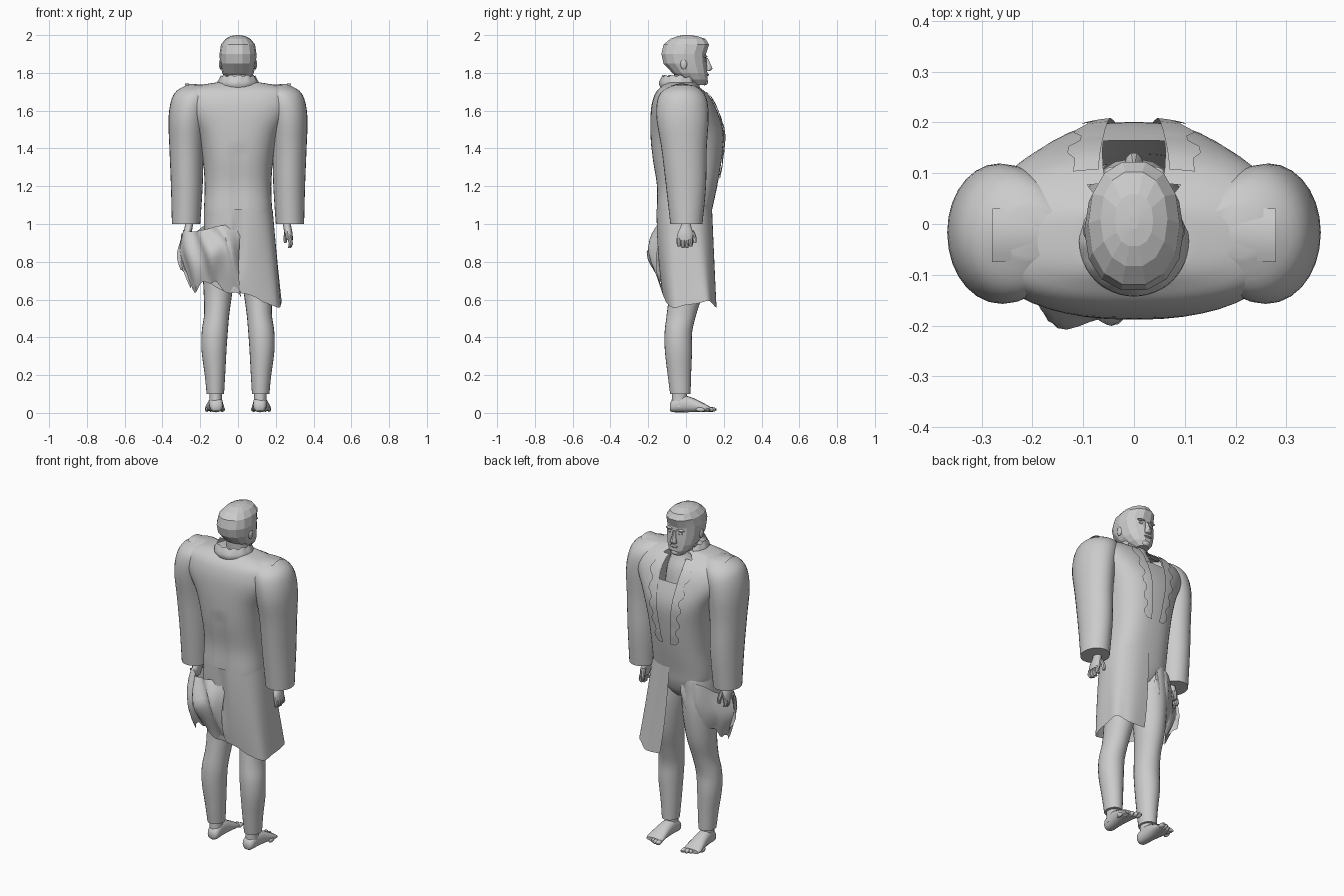
import bpy, bmesh, math

if "Cube" in bpy.data.objects:
    bpy.data.objects.remove(bpy.data.objects["Cube"])

mat = bpy.data.materials.new("plain grey")
mat.diffuse_color = (0.6, 0.6, 0.6, 1)
mat.use_nodes = True
mat.node_tree.nodes["Principled BSDF"].inputs["Base Color"].default_value = mat.diffuse_color


def make(name, verts, faces, angle=40):
    me = bpy.data.meshes.new(name)
    me.from_pydata([tuple(v) for v in verts], [], faces)
    bm = bmesh.new()
    bm.from_mesh(me)
    bmesh.ops.recalc_face_normals(bm, faces=bm.faces)
    bm.to_mesh(me)
    bm.free()
    me.materials.append(mat)
    ob = bpy.data.objects.new(name, me)
    bpy.context.collection.objects.link(ob)
    ob["angle"] = angle
    return ob


def spline(rows, steps):
    """Catmull-Rom refinement of a list of equal-length tuples."""
    out = []
    for i in range(len(rows) - 1):
        a, b, c, d = (rows[max(i - 1, 0)], rows[i], rows[i + 1], rows[min(i + 2, len(rows) - 1)])
        for s in range(steps):
            t = s / steps
            out.append(tuple(0.5 * (2 * q + (r - p) * t + (2 * p - 5 * q + 4 * r - w) * t * t
                       + (3 * q - p - 3 * r + w) * t ** 3) for p, q, r, w in zip(a, b, c, d)))
    return out + [tuple(rows[-1])]


def loft(name, rings, n=24, steps=4, power=2.0, axis='z', caps=True, angle=40):
    """Rings are (position, centre x, centre 2, radius x, radius 2)."""
    rings = spline(rings, steps)
    verts, faces = [], []
    for t, cx, c2, rx, r2 in rings:
        for k in range(n):
            a = 2 * math.pi * k / n
            c, s = math.cos(a), math.sin(a)
            u = cx + rx * math.copysign(abs(c) ** (2 / power), c)
            v = c2 + r2 * math.copysign(abs(s) ** (2 / power), s)
            verts.append((u, v, t) if axis == 'z' else (u, t, v))
    for i in range(len(rings) - 1):
        for k in range(n):
            m = (k + 1) % n
            faces.append((i * n + k, i * n + m, i * n + n + m, i * n + n + k))
    if caps:
        faces += [tuple(range(n))[::-1], tuple(range((len(rings) - 1) * n, len(rings) * n))]
    return make(name, verts, faces, angle)


def sheet(name, fn, nu, nv, angle=40):
    """Open surface from fn(u, v) with u and v in 0..1."""
    verts = [fn(i / nu, j / nv) for j in range(nv + 1) for i in range(nu + 1)]
    w = nu + 1
    faces = [(j * w + i, j * w + i + 1, j * w + w + i + 1, j * w + w + i)
             for j in range(nv) for i in range(nu)]
    return make(name, verts, faces, angle)


def ball(name, loc, size, segs=12):
    rings = [(loc[2] + size[2] * math.sin(b), loc[0], loc[1],
              size[0] * math.cos(b), size[1] * math.cos(b))
             for b in [math.radians(x) for x in (-85, -50, -17, 17, 50, 85)]]
    return loft(name, rings, segs, 1)


# Coat body: (z, back y, front y, half width)
body = [(0.89, -.05, .07, .03), (0.93, -.11, .10, .11), (0.99, -.145, .122, .168),
        (1.06, -.155, .135, .18), (1.2, -.155, .165, .176), (1.35, -.178, .19, .188),
        (1.48, -.188, .20, .22), (1.6, -.186, .165, .287), (1.67, -.172, .13, .295),
        (1.71, -.15, .09, .275), (1.735, -.12, .055, .2), (1.75, -.10, .04, .11)]
body = [(z, 0, (a + b) / 2, rx, (b - a) / 2) for z, a, b, rx in body]
P = 2.6
coat = loft("coat_body", body, 48, 4, P)
# Open neckline, narrowing downwards
bm = bmesh.new()
bm.from_mesh(coat.data)
gap = []
for f in bm.faces:
    m = f.calc_center_median()
    if m.z > 1.595 and m.y > .05 and abs(m.x) < .03 + .35 * (m.z - 1.595):
        gap.append(f)
bmesh.ops.delete(bm, geom=gap, context='FACES')
# Crease down the lower back
for v in bm.verts:
    if v.co.y < 0 and .95 < v.co.z < 1.4:
        v.co.y += .012 * math.exp(-(v.co.x / .02) ** 2)
bm.to_mesh(coat.data)
bm.free()
fine = spline(body, 8)


def chest_y(x, z):
    r = min(fine, key=lambda q: abs(q[0] - z))
    return r[2] + r[4] * max(0, 1 - abs(x / r[3]) ** P) ** (1 / P)


# Paired parts
for side, s in (("left", -1), ("right", 1)):
    loft(side + "_sleeve", [
        (1.0, s * .275, .002, .075, .085), (1.2, s * .271, 0, .084, .106),
        (1.4, s * .272, -.01, .091, .12), (1.55, s * .267, -.018, .101, .137),
        (1.65, s * .247, -.02, .108, .133), (1.705, s * .225, -.02, .1, .105),
        (1.737, s * .2, -.014, .065, .05)], 28)
    loft(side + "_leg", [
        (.10, s * .12, -.03, .046, .054), (.2, s * .122, -.035, .054, .062),
        (.33, s * .127, -.04, .066, .072), (.43, s * .123, -.04, .069, .073),
        (.53, s * .112, -.022, .067, .079), (.66, s * .105, .003, .078, .093),
        (.82, s * .098, .005, .092, .112), (.94, s * .092, -.005, .092, .122),
        (1.03, s * .085, -.01, .088, .125), (1.1, s * .08, -.01, .07, .1)], 24)
    loft(side + "_ankle", [(.03, s * .118, -.035, .035, .043), (.08, s * .118, -.035, .033, .04),
                           (.14, s * .12, -.032, .035, .042)], 16)
    loft(side + "_foot", [
        (-.086, s * .115, .03, .018, .018), (-.07, s * .115, .038, .034, .034),
        (-.02, s * .117, .048, .037, .045), (.04, s * .12, .041, .042, .037),
        (.1, s * .123, .027, .051, .021), (.128, s * .123, .02, .048, .012)],
        16, 3, 2.3, 'y')
    for i in range(5):
        ball(f"{side}_toe_{i + 1}", (s * (.083 + .0205 * i), .136 - .008 * i * i * .45, .018),
             (.015 - .0015 * i, .026, .013), 8)
    # Hand, with fingers pointing down
    loft(side + "_palm", [(1.03, s * .255, 0, .02, .026), (.99, s * .26, 0, .021, .028),
                          (.95, s * .268, -.004, .021, .042), (.915, s * .273, -.006, .017, .041)], 14)
    for i in range(4):
        y = -.038 + .021 * i
        tip = .868 + .008 * abs(i - 1.5)
        loft(f"{side}_finger_{i + 1}", [(.925, s * .273, y, .012, .011), (.895, s * .28, y, .011, .011),
                                        (tip, s * .272, y + .002, .008, .008)], 8, 2)
    loft(side + "_thumb", [(.965, s * .258, .028, .012, .014), (.93, s * .252, .044, .011, .012),
                           (.90, s * .25, .046, .007, .008)], 8, 2)

    # Lapel hugging the chest, with a stepped outer edge
    def lapel(u, v, s=s):
        z = 1.70 - .46 * v
        jag = .018 * (int(v * 10) % 2)
        a, b = .07 - .045 * v, .12 - .065 * v + jag
        x = a + (b - a) * u
        return (s * x, chest_y(x, z) + .009, z)
    sheet(side + "_lapel", lapel, 4, 20)

    # Flat shoulder flap
    sheet(side + "_shoulder_flap", lambda u, v, s=s: (
        s * (.08 + .2 * u), -.065 + .105 * v - .01 * u,
        1.744 - .014 * (1 - u) - .012 * (2 * v - 1) ** 2), 6, 6)

# Standing collar, open at the front
def collar(u, v):
    a = math.radians(135 + 270 * u)
    r = .1 + .01 * math.sin(v * 4.5)
    zig = .008 * (int(u * 18) % 2) * v
    return (r * math.cos(a), -.034 + r * math.sin(a), 1.72 + .062 * v + zig - .02 * max(0, math.sin(a)))
sheet("collar", collar, 36, 4)

# Long coat skirt, boxy on the right, from the front opening round the back
def skirt(u, v):
    deg = 88 - 255 * u
    a = math.radians(deg)
    t = min(1, max(0, (-deg - 60) / 100))
    low = .575 + .018 * math.sin(u * 16 + 4) + .17 * t
    z = 1.08 + (low - 1.08) * v
    c, s = math.cos(a), math.sin(a)
    rx = .183 + (.048 * v if c > 0 else .005 * v)
    ry = .138 + .022 * v if s > 0 else .157 - .035 * v * v
    fold = 1 + .02 * v * math.sin(u * 30)
    e = .8 - .4 * v if c > 0 and s > 0 else .8
    x = rx * fold * math.copysign(abs(c) ** e, c)
    y = ry * fold * math.copysign(abs(s) ** e, s)
    if s < 0:
        y += .025 * math.exp(-(x / .02) ** 2) * math.sin(math.pi * min(1, v * 1.2))
    return (x, y, z)
sheet("coat_skirt", skirt, 64, 14)

# Bunched coat tail gathered up to the left hand
def cloth(name, rows, fold):
    cols = [spline(r, 6) for r in rows]
    grid = [spline([c[i] for c in cols], 5) for i in range(len(cols[0]))]
    nu, nv = len(grid) - 1, len(grid[0]) - 1

    def point(u, v):
        x, y, z = grid[round(u * nu)][round(v * nv)]
        w = fold * math.sin(u * 19 + v * 5) * math.sin(math.pi * (.15 + .7 * v))
        return (x + w * .5, y + w, z + .015 * math.sin(u * 23) * v)
    sheet(name, point, nu, nv, 35)

cloth("gathered_tail", [
    [(.01, -.135, 1.0), (-.10, -.15, .99), (-.18, -.12, .97), (-.24, -.07, .96), (-.29, -.01, .97)],
    [(0, -.165, .82), (-.06, -.2, .86), (-.16, -.185, .84), (-.24, -.11, .82), (-.325, -.01, .86)],
    [(.02, -.11, .61), (-.08, -.13, .66), (-.16, -.12, .70), (-.23, -.07, .65), (-.30, .01, .77)]], .014)
cloth("hanging_fold", [
    [(-.30, -.02, .95), (-.24, .03, .95), (-.16, .095, 1.0), (-.06, .11, 1.02)],
    [(-.31, -.02, .82), (-.23, .04, .82), (-.14, .105, .88), (-.05, .115, .94)],
    [(-.25, -.04, .66), (-.2, .02, .71), (-.12, .1, .78), (-.05, .112, .87)]], .008)

# Neck and faceted head: (z, back y, front y, half width)
loft("neck", [(1.5, 0, .03, .1, .1), (1.64, 0, .025, .09, .085), (1.73, 0, .005, .066, .066),
              (1.81, 0, .005, .066, .07)], 16)
skull = [(1.735, .03, .105, .035), (1.765, -.03, .116, .065), (1.80, -.075, .115, .084),
         (1.85, -.122, .112, .095), (1.90, -.133, .108, .098), (1.95, -.122, .125, .09),
         (1.98, -.085, .105, .066), (1.995, -.045, .06, .038), (2.0, -.01, .02, .01)]
head = loft("head", [(z, 0, (a + b) / 2, rx, (b - a) / 2) for z, a, b, rx in skull], 14, 1, 2.2, angle=8)
bm = bmesh.new()
bm.from_mesh(head.data)
bmesh.ops.triangulate(bm, faces=bm.faces)
bm.to_mesh(head.data)
bm.free()

# Face
loft("nose", [(1.81, 0, .113, .018, .014), (1.822, 0, .117, .019, .024), (1.85, 0, .112, .011, .017),
              (1.88, 0, .105, .009, .011)], 10, 2)
ball("mouth", (0, .113, 1.79), (.028, .009, .006))
ball("chin", (0, .098, 1.752), (.028, .02, .018))
for side, s in (("left", -1), ("right", 1)):
    ball(side + "_ear", (s * .092, -.012, 1.845), (.009, .018, .028))
    ball(side + "_eye", (s * .034, .1, 1.868), (.014, .009, .007))
    ball(side + "_brow", (s * .035, .102, 1.887), (.026, .012, .007))

# Smooth shading with sharp creases kept
for ob in list(bpy.context.scene.objects):
    bpy.ops.object.select_all(action='DESELECT')
    ob.select_set(True)
    bpy.context.view_layer.objects.active = ob
    bpy.ops.object.shade_smooth_by_angle(angle=math.radians(ob["angle"]))
